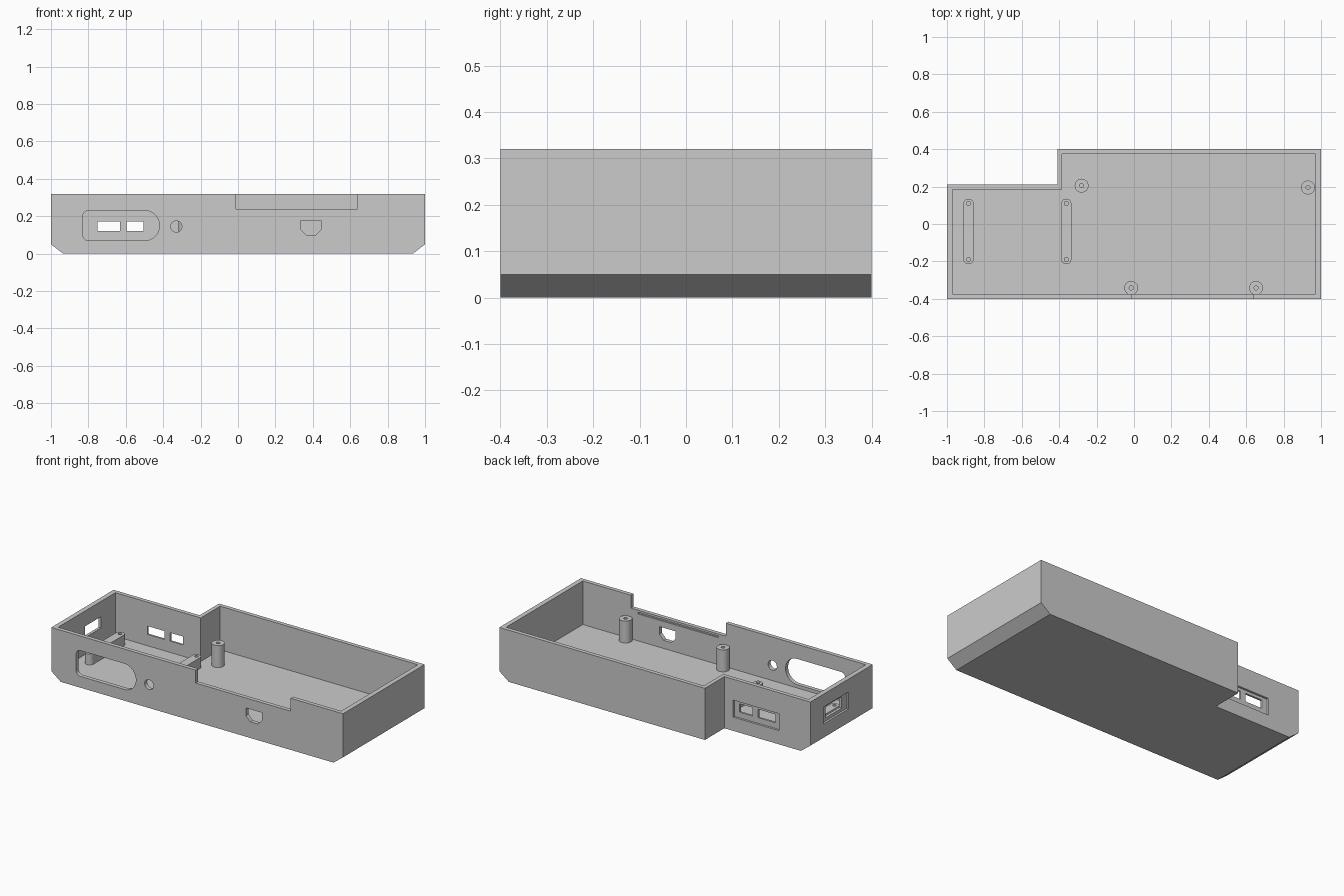
import bpy, bmesh, math
from mathutils import Vector

old = bpy.data.objects.get("Cube")
if old:
    bpy.data.objects.remove(old, do_unlink=True)

grey = bpy.data.materials.new("light grey plastic")
grey.use_nodes = True
grey.diffuse_color = (0.6, 0.6, 0.6, 1)
grey.node_tree.nodes["Principled BSDF"].inputs["Base Color"].default_value = grey.diffuse_color

FLOOR, TOP = 0.05, 0.32


def prism(name, outline, axis, lo, hi):
    """Extrude a 2D outline along an axis; the other two axes keep their order."""
    def place(p, d):
        return {"x": (d, p[0], p[1]), "y": (p[0], d, p[1]), "z": (p[0], p[1], d)}[axis]
    bm = bmesh.new()
    face = bm.faces.new([bm.verts.new(place(p, lo)) for p in outline])
    ext = bmesh.ops.extrude_face_region(bm, geom=[face])
    shift = Vector(place((0, 0), hi - lo))
    bmesh.ops.translate(bm, vec=shift, verts=[v for v in ext["geom"] if isinstance(v, bmesh.types.BMVert)])
    bmesh.ops.recalc_face_normals(bm, faces=bm.faces)
    mesh = bpy.data.meshes.new(name)
    bm.to_mesh(mesh)
    bm.free()
    mesh.materials.append(grey)
    obj = bpy.data.objects.new(name, mesh)
    bpy.context.collection.objects.link(obj)
    return obj


def rect(a0, a1, b0, b1):
    return [(a0, b0), (a1, b0), (a1, b1), (a0, b1)]


def rounded(a0, a1, b0, b1, radii, steps=10):
    """Rectangle with one radius per corner, from the low corner anticlockwise."""
    pts = []
    for i, ((a, b), r) in enumerate(zip(rect(a0, a1, b0, b1), radii)):
        ca = a + r if i in (0, 3) else a - r
        cb = b + r if i < 2 else b - r
        for k in range(steps + 1):
            t = math.pi * (1 + i / 2 + k / steps / 2)
            pts.append((ca + r * math.cos(t), cb + r * math.sin(t)))
    return pts


def circle(a, b, r, n=32):
    return [(a + r * math.cos(math.tau * k / n), b + r * math.sin(math.tau * k / n)) for k in range(n)]


def cut(target, outline, axis, lo, hi):
    """Subtract a prism from the target and discard the cutter."""
    cutter = prism("cutter", outline, axis, lo, hi)
    cutter.hide_render = True
    mod = target.modifiers.new("cut", "BOOLEAN")
    mod.operation, mod.solver, mod.object = "DIFFERENCE", "EXACT", cutter
    bpy.context.view_layer.objects.active = target
    bpy.ops.object.modifier_apply(modifier=mod.name)
    bpy.data.objects.remove(cutter, do_unlink=True)


def smooth(obj):
    bpy.ops.object.select_all(action="DESELECT")
    obj.select_set(True)
    bpy.context.view_layer.objects.active = obj
    bpy.ops.object.shade_smooth_by_angle(angle=math.radians(30))


# Tray body: chamfered ends, stepped back corner, hollow inside
body = prism("tray_body", [(-0.935, 0), (0.935, 0), (1, FLOOR), (1, TOP), (-1, TOP), (-1, FLOOR)],
             "y", -0.4, 0.4)
cut(body, rect(-1.2, -0.41, 0.21, 0.6), "z", -0.1, 0.5)
cut(body, [(-0.97, -0.375), (0.97, -0.375), (0.97, 0.375), (-0.385, 0.375),
           (-0.385, 0.185), (-0.97, 0.185)], "z", FLOOR, 0.5)

# Front wall: rim notch, rounded port, round hole, cable port, inner groove
front = ("y", -0.5, -0.36)
cut(body, rect(-0.01, 0.64, 0.24, 0.4), *front)
cut(body, rounded(-0.83, -0.42, 0.07, 0.23, (0.03, 0.079, 0.079, 0.03)), *front)
cut(body, circle(-0.33, 0.145, 0.03), *front)
cut(body, [(0.365, 0.1), (0.415, 0.1), (0.445, 0.13), (0.445, 0.178), (0.335, 0.178), (0.335, 0.13)], *front)
cut(body, rect(0.04, 0.59, 0.217, 0.227), "y", -0.383, -0.36)

# Back wall: shallow recess with two windows
cut(body, rect(-0.785, -0.47, 0.085, 0.19), "y", 0.197, 0.3)
for x0, x1 in ((-0.75, -0.632), (-0.595, -0.505)):
    cut(body, rect(x0, x1, 0.12, 0.172), "y", 0.17, 0.3)

# End wall: shallow recess with one window
cut(body, rect(-0.165, 0.08, 0.135, 0.24), "x", -1.1, -0.987)
cut(body, rect(-0.115, 0.045, 0.155, 0.225), "x", -1.1, -0.95)
smooth(body)

# Screw posts
posts = {"back_inner": (-0.28, 0.205), "back_outer": (0.93, 0.195),
         "front_inner": (-0.015, -0.342), "front_outer": (0.653, -0.342)}
for name, (x, y) in posts.items():
    post = prism("screw_post_" + name, circle(x, y, 0.037), "z", FLOOR - 0.005, 0.186)
    cut(post, circle(x, y, 0.011, 20), "z", 0.1, 0.3)
    smooth(post)

# Mounting rails with a screw hole at each end
for name, x in (("outer", -0.885), ("inner", -0.362)):
    rail = prism("mounting_rail_" + name, rounded(x - 0.027, x + 0.027, -0.215, 0.135, (0.0265,) * 4),
                 "z", FLOOR - 0.005, 0.117)
    for y in (-0.19, 0.11):
        cut(rail, circle(x, y, 0.011, 20), "z", 0.07, 0.3)
    smooth(rail)
